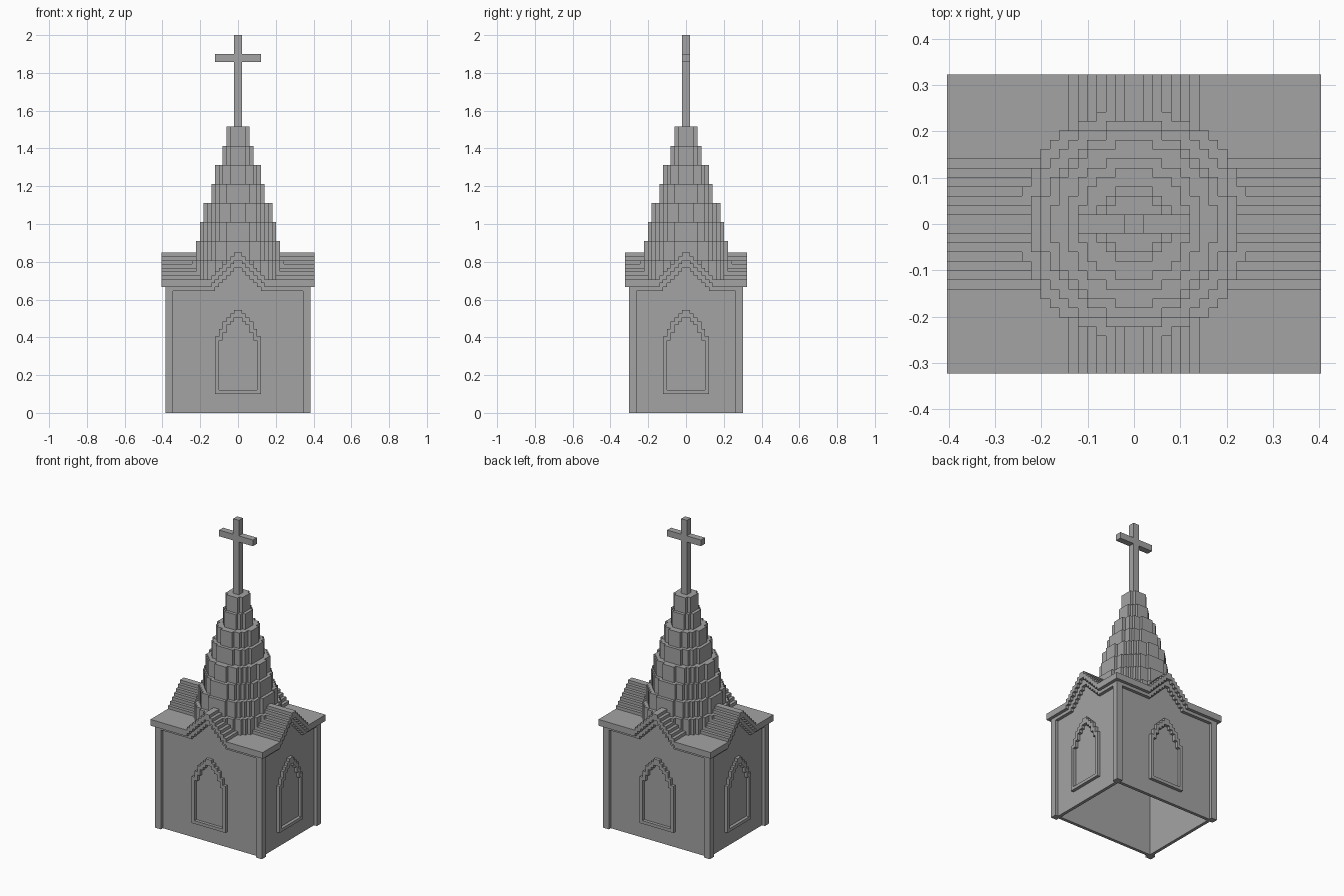
import bpy, bmesh, math
from itertools import product

if "Cube" in bpy.data.objects:
    bpy.data.objects.remove(bpy.data.objects["Cube"], do_unlink=True)

UNIT = 2 / 99            # edge of one building block
EAVE, RIDGE = 35, 42     # roof heights in blocks
HALF_X, HALF_Y = 18, 14  # outer wall faces in blocks

stone = bpy.data.materials.new("grey_stone")
stone.use_nodes = True
stone.diffuse_color = (0.37, 0.37, 0.37, 1)
stone.node_tree.nodes["Principled BSDF"].inputs["Base Color"].default_value = stone.diffuse_color


def block(x0, x1, y0, y1, z0, z1):
    """Filled box of cells."""
    return set(product(range(x0, x1), range(y0, y1), range(z0, z1)))


def build(name, cells):
    """Skin a set of cells with flat faces and merge the coplanar ones."""
    bm = bmesh.new()
    verts = {}

    def vert(p):
        if p not in verts:
            verts[p] = bm.verts.new([c * UNIT for c in p])
        return verts[p]

    for cell in sorted(cells):
        for axis, side in product(range(3), (0, 1)):
            near = list(cell)
            near[axis] += 2 * side - 1
            if tuple(near) in cells:
                continue
            u, v = (axis + 1) % 3, (axis + 2) % 3
            ring = []
            for du, dv in ((0, 0), (1, 0), (1, 1), (0, 1)):
                p = list(cell)
                p[axis] += side
                p[u] += du
                p[v] += dv
                ring.append(vert(tuple(p)))
            bm.faces.new(ring if side else ring[::-1])
    bmesh.ops.dissolve_limit(bm, angle_limit=math.radians(1),
                             verts=bm.verts[:], edges=bm.edges[:])
    mesh = bpy.data.meshes.new(name)
    bm.to_mesh(mesh)
    bm.free()
    mesh.materials.append(stone)
    obj = bpy.data.objects.new(name, mesh)
    bpy.context.collection.objects.link(obj)
    return obj


def gable(i):
    """Stepped roof height across one gable."""
    return max(EAVE, RIDGE - int(abs(i + 0.5)))


def roof_top(i, j):
    return max(gable(i), gable(j))


def on_side(cells, axis, sign):
    """Place (across, outward, height) cells on one of the four sides."""
    out = set()
    for a, d, z in cells:
        d = d if sign > 0 else -1 - d
        out.add((a, d, z) if axis == 1 else (d, a, z))
    return out


# Walls with gable infill, eave trim and arched window frames
def arch(z):
    """Half width of the pointed window outline."""
    if z < 5 or z > 26:
        return 0
    if z < 20:
        return 6
    return (5, 5, 4, 4, 3, 2, 1)[z - 20]


for axis, label in ((1, "y"), (0, "x")):
    half, depth = (HALF_X, HALF_Y) if axis == 1 else (HALF_Y, HALF_X)
    wall = {(a, depth - 1, z) for a in range(-half, half) for z in range(gable(a) - 2)}
    trim = {(a, depth, z) for a in range(1 - half, half - 1)
            for z in range(max(EAVE - 3, gable(a) - 4), gable(a) - 2)}
    frame = set()
    for z in range(5, 27):
        inner = min(arch(z - 1), arch(z), arch(z + 1)) - 1
        frame |= {(a, depth, z) for a in range(-arch(z), arch(z)) if abs(a + 0.5) > inner}
    for sign in (-1, 1):
        if axis == 1:
            side = "front" if sign < 0 else "back"
        else:
            side = "right" if sign < 0 else "left"
        build(side + "_wall", on_side(wall, axis, sign))
        build(side + "_eave_trim", on_side(trim, axis, sign))
        build(side + "_window_frame", on_side(frame, axis, sign))

# Corner pillars
for sx, sy in product((-1, 1), repeat=2):
    x0 = HALF_X - 1 if sx > 0 else -HALF_X - 1
    y0 = HALF_Y - 1 if sy > 0 else -HALF_Y - 1
    name = ("front" if sy < 0 else "back") + ("_left" if sx > 0 else "_right") + "_pillar"
    build(name, block(x0, x0 + 2, y0, y0 + 2, 0, EAVE - 2))

# Crossed gable roof, two blocks thick
roof = set()
for i, j in product(range(-HALF_X - 2, HALF_X + 2), range(-HALF_Y - 2, HALF_Y + 2)):
    top = roof_top(i, j)
    roof |= {(i, j, z) for z in range(top - 2, top)}
build("gabled_roof", roof)

# Round stepped spire, five blocks per tier
spire = set()
for tier, radius in enumerate((12.2, 11, 9.9, 8.8, 7.2, 6, 4.3, 3.1)):
    base = EAVE + 5 * tier
    for i, j, z in block(-13, 13, -13, 13, base, base + 5):
        if math.hypot(i + 0.5, j + 0.5) <= radius and z >= roof_top(i, j):
            spire.add((i, j, z))
build("spire", spire)

# Cross on the tip
build("cross", block(-1, 1, -1, 1, 75, 99) | block(-6, 6, -1, 1, 92, 94))
